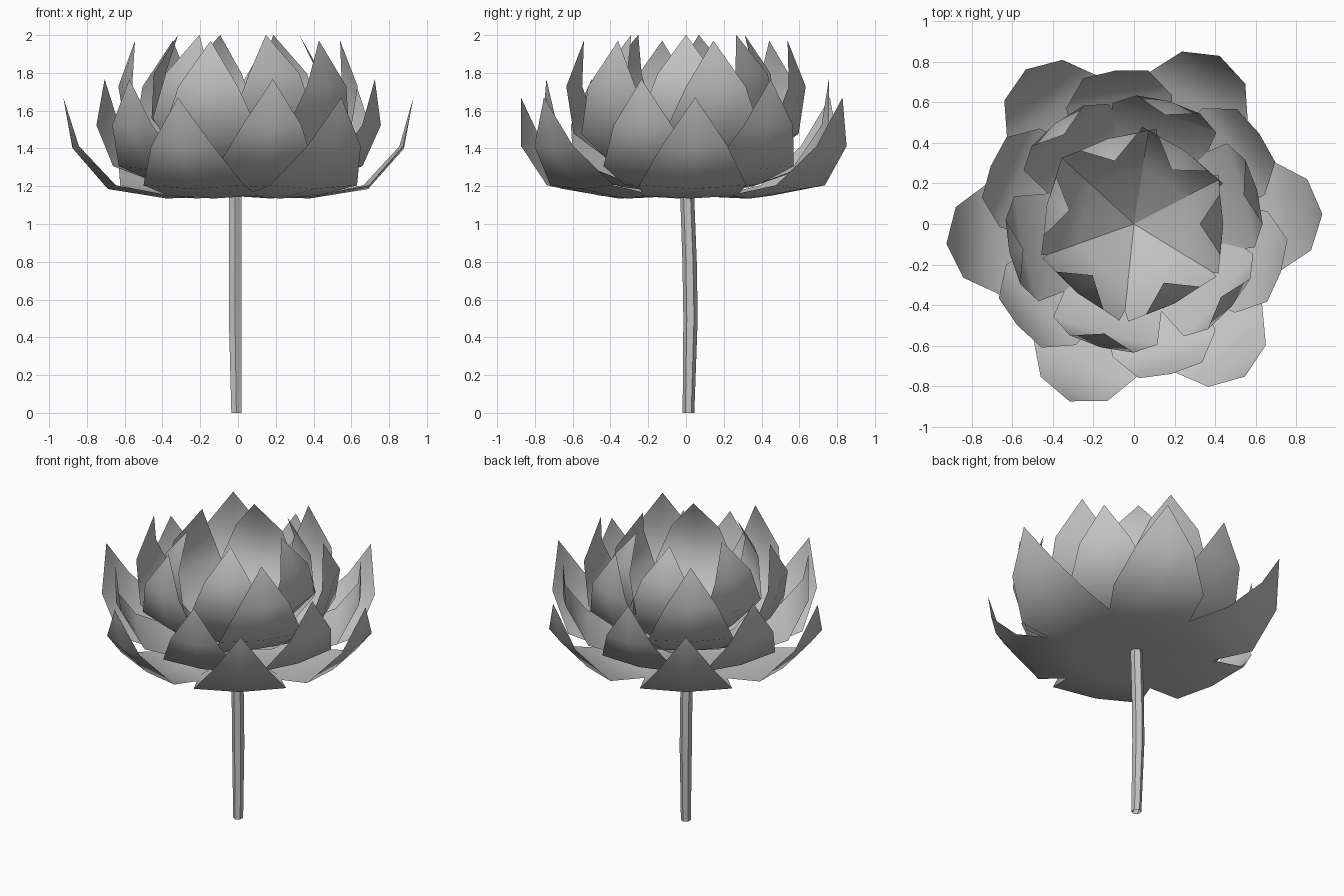
import bpy
import bmesh
from math import radians, cos, sin, tau

cube = bpy.data.objects.get("Cube")
if cube:
    bpy.data.objects.remove(cube, do_unlink=True)

# One plain grey for the whole flower
grey = bpy.data.materials.new("plain grey")
grey.use_nodes = True
colour = (0.55, 0.55, 0.55, 1)
grey.diffuse_color = colour
grey.node_tree.nodes["Principled BSDF"].inputs["Base Color"].default_value = colour


def finish(name, bm, smooth_angle):
    mesh = bpy.data.meshes.new(name)
    bm.to_mesh(mesh)
    bm.free()
    mesh.materials.append(grey)
    obj = bpy.data.objects.new(name, mesh)
    bpy.context.collection.objects.link(obj)
    bpy.ops.object.select_all(action="DESELECT")
    obj.select_set(True)
    bpy.context.view_layer.objects.active = obj
    bpy.ops.object.shade_smooth_by_angle(angle=radians(smooth_angle))
    return obj


# One petal lying almost flat. Each row: centre (r, z), edge (r, z), half width
PETAL_ROWS = [
    ((0.38, -0.015), (0.38, 0.0), 0.25),
    ((0.69, 0.035), (0.68, 0.055), 0.285),
    ((0.88, 0.25), (0.865, 0.262), 0.175),
]
PETAL_TIP = (0.93, 0.52)
FLOWER_BASE = 1.15


def add_petal(bm, tilt, scale, turn):
    """Petal hinged at the flower centre, tilted up, then turned about z."""
    ct, st, c, s = cos(tilt), sin(tilt), cos(turn), sin(turn)

    def vert(point, side=0):
        r = scale * (point[0] * ct - point[1] * st)
        z = scale * (point[0] * st + point[1] * ct)
        side *= scale
        return bm.verts.new((r * c - side * s, r * s + side * c, FLOWER_BASE + z))

    root = vert((0, 0))
    rows = [(vert(edge, -w), vert(centre), vert(edge, w))
            for centre, edge, w in PETAL_ROWS]
    tip = vert(PETAL_TIP)
    for k in range(2):
        bm.faces.new((root, rows[0][k], rows[0][k + 1]))
        for a, b in zip(rows, rows[1:]):
            bm.faces.new((a[k], b[k], b[k + 1], a[k + 1]))
        bm.faces.new((rows[-1][k], tip, rows[-1][k + 1]))


# Petal rings: name, tilt, scale, petal directions
rings = [
    ("outer_petals", 0, 1.0, (3, 63, 125, 186, 250, 306)),
    ("second_petals", 9.8, 0.92, (36, 97, 158, 221, 284, 342)),
    ("third_petals", 26.5, 0.932, (15, 74, 128, 193, 255, 320)),
    ("inner_petals", 39.9, 0.855, (0, 55, 107, 168, 231, 297)),
]
for name, tilt, scale, directions in rings:
    bm = bmesh.new()
    for direction in directions:
        add_petal(bm, radians(tilt), scale, radians(direction))
    finish(name, bm, 60)

# Gently bowed six-sided stem, open at both ends: x, y, z, radius
bm = bmesh.new()
path = [(-0.008, 0.013, 0, 0.031), (-0.015, 0.024, 0.5, 0.038),
        (-0.015, 0.019, 0.8, 0.038), (-0.014, 0.006, 1.16, 0.037)]
loops = [[bm.verts.new((x + r * cos(tau * k / 6 + 0.5),
                        y + r * sin(tau * k / 6 + 0.5), z))
          for k in range(6)] for x, y, z, r in path]
for a, b in zip(loops, loops[1:]):
    for k in range(6):
        j = (k + 1) % 6
        bm.faces.new((a[k], a[j], b[j], b[k]))
finish("stem", bm, 50)
